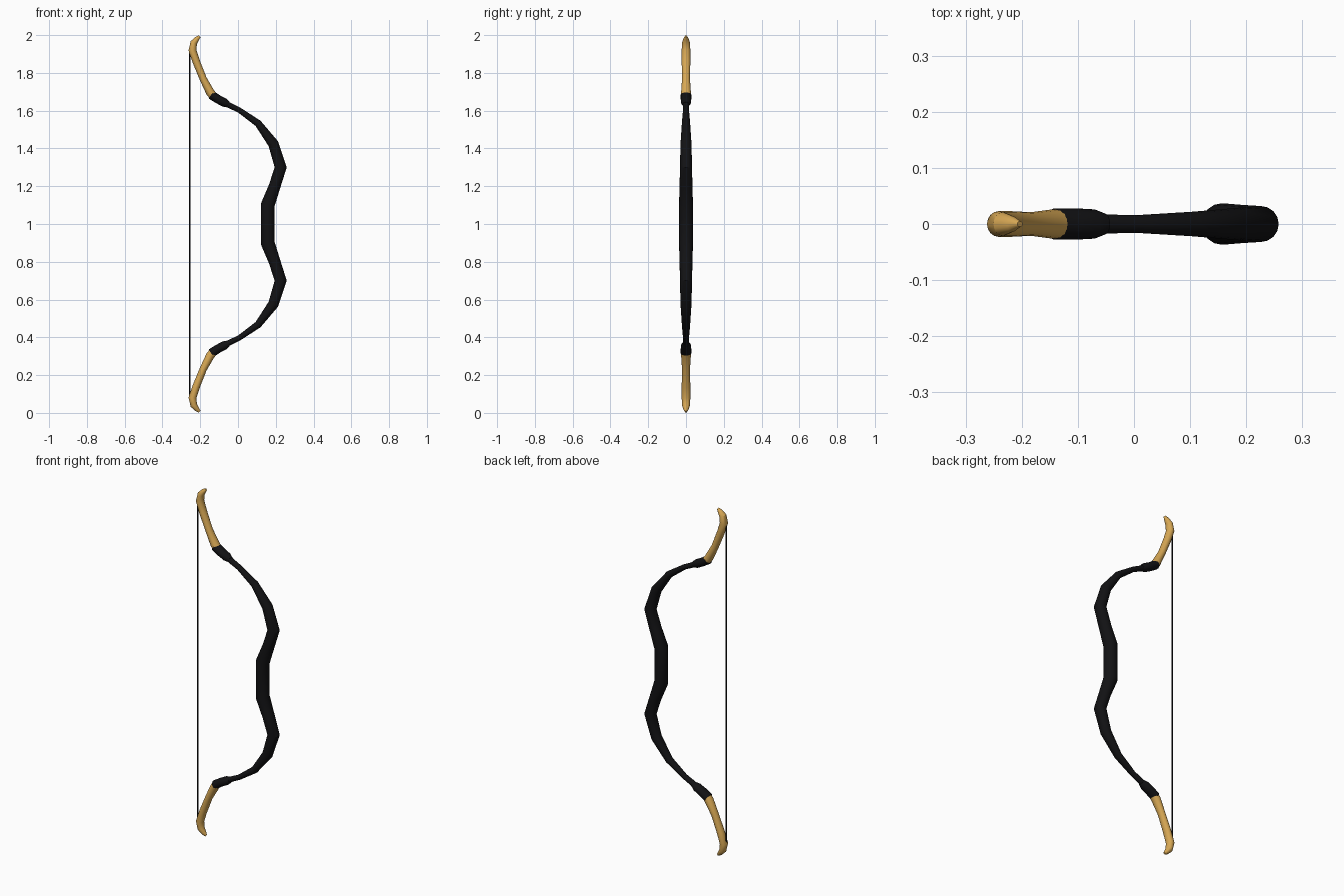
import bpy, bmesh, math
from mathutils import Vector

if "Cube" in bpy.data.objects:
    bpy.data.objects.remove(bpy.data.objects["Cube"])

SIDES = 16


def material(name, color):
    m = bpy.data.materials.new(name)
    m.diffuse_color = color
    m.use_nodes = True
    m.node_tree.nodes["Principled BSDF"].inputs["Base Color"].default_value = m.diffuse_color
    return m


black = material("black_leather", (0.006, 0.006, 0.007, 1))
gold = material("gold_horn", (0.68, 0.39, 0.09, 1))


def flip(points):
    # mirror a path about the middle height of the bow
    return [(x, 2 - z, a, b) for x, z, a, b in reversed(points)]


def tube(name, points, mat, sides=SIDES):
    # sweep an ellipse along (x, z, in-plane radius, y radius) points
    bm = bmesh.new()
    pos = [Vector((p[0], 0, p[1])) for p in points]
    rings = []
    for i, (x, z, a, b) in enumerate(points):
        t = Vector((0, 0, 0))
        if i > 0:
            t += (pos[i] - pos[i - 1]).normalized()
        if i < len(pos) - 1:
            t += (pos[i + 1] - pos[i]).normalized()
        t.normalize()
        n = Vector((t.z, 0, -t.x))
        ring = []
        for k in range(sides):
            ang = 2 * math.pi * k / sides
            ring.append(bm.verts.new(pos[i] + n * a * math.cos(ang)
                                     + Vector((0, b * math.sin(ang), 0))))
        rings.append(ring)
    for r0, r1 in zip(rings, rings[1:]):
        for k in range(sides):
            j = (k + 1) % sides
            bm.faces.new((r0[k], r0[j], r1[j], r1[k]))
    bm.faces.new(rings[0])
    bm.faces.new(rings[-1])
    bmesh.ops.recalc_face_normals(bm, faces=bm.faces)
    me = bpy.data.meshes.new(name)
    bm.to_mesh(me)
    bm.free()
    me.materials.append(mat)
    ob = bpy.data.objects.new(name, me)
    bpy.context.collection.objects.link(ob)
    bpy.context.view_layer.objects.active = ob
    ob.select_set(True)
    bpy.ops.object.shade_smooth_by_angle(angle=math.radians(30))
    ob.select_set(False)


# Grip and both limbs in one sweep
limb = [
    (0.157, 1.10, 0.037, 0.037), (0.194, 1.20, 0.031, 0.034),
    (0.226, 1.30, 0.032, 0.032), (0.187, 1.425, 0.028, 0.029),
    (0.106, 1.533, 0.019, 0.022), (0.008, 1.602, 0.014, 0.016),
    (-0.07, 1.64, 0.015, 0.017),
]
tube("grip_and_limbs", flip(limb) + limb, black)

# Bound cuffs where limbs meet the tips
cuff = [(-0.05, 1.632, 0.016, 0.018), (-0.07, 1.642, 0.023, 0.026),
        (-0.105, 1.66, 0.023, 0.028), (-0.142, 1.684, 0.024, 0.028)]

# Curved horn tips
tip = [
    (-0.130, 1.676, 0.022, 0.026), (-0.146, 1.695, 0.023, 0.026),
    (-0.184, 1.768, 0.019, 0.021), (-0.222, 1.862, 0.020, 0.023),
    (-0.241, 1.920, 0.021, 0.023), (-0.234, 1.960, 0.018, 0.021),
    (-0.217, 1.981, 0.013, 0.014), (-0.203, 1.994, 0.007, 0.005),
]
for side, f in (("upper", lambda p: p), ("lower", flip)):
    tube(side + "_cuff", f(cuff), black)
    tube(side + "_tip", f(tip), gold)

# Bowstring
tube("bowstring", [(-0.255, 0.09, 0.004, 0.004), (-0.255, 1.91, 0.004, 0.004)], black, 8)
